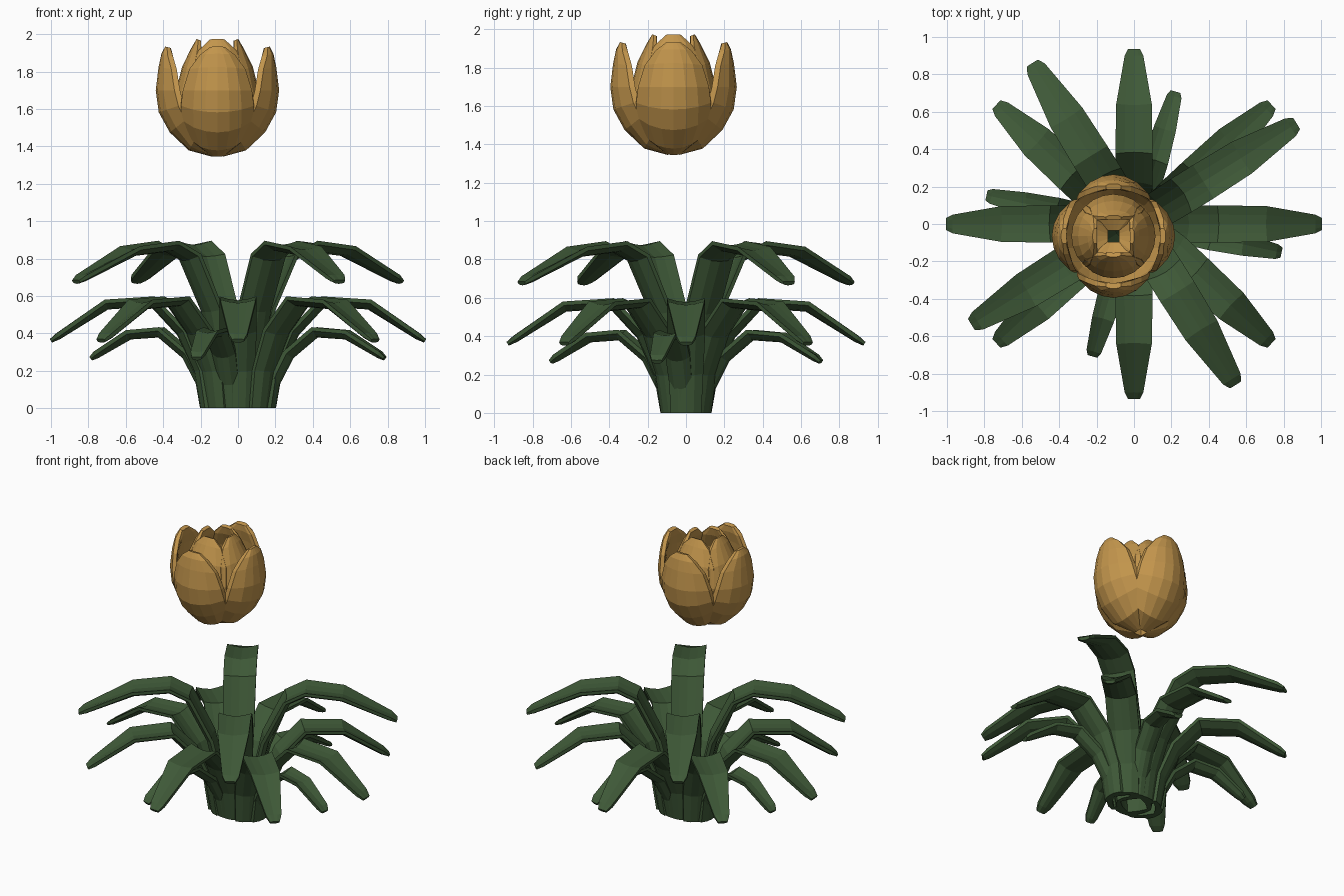
import bpy, bmesh, math
from mathutils import Vector

if "Cube" in bpy.data.objects:
    bpy.data.objects.remove(bpy.data.objects["Cube"])


def material(name, rgb):
    m = bpy.data.materials.new(name)
    m.diffuse_color = (*rgb, 1)
    m.use_nodes = True
    m.node_tree.nodes["Principled BSDF"].inputs["Base Color"].default_value = m.diffuse_color
    return m


GREEN = material("leaf green", (0.048, 0.098, 0.038))
GOLD = material("petal gold", (0.54, 0.30, 0.072))


def blade(name, rows, angle, centre, fold, thick, start, mat, cols=4):
    """Loft a folded blade. rows: (radius, height, half width); it leans out along angle."""
    a = math.radians(angle)
    out, side = Vector((math.cos(a), math.sin(a), 0)), Vector((-math.sin(a), math.cos(a), 0))
    wmax = max(r[2] for r in rows)
    bm = bmesh.new()
    rings = []
    for i, (r, z, w) in enumerate(rows):
        # tangent of the profile, and the normal on its inner / upper side
        p, q = rows[max(i - 1, 0)], rows[min(i + 1, len(rows) - 1)]
        t = Vector((q[0] - p[0], q[1] - p[1])).normalized() if i else Vector(start)
        n = out * -t.y + Vector((0, 0, t.x))
        mid = Vector(centre) + out * r + Vector((0, 0, z))
        th = thick * (0.6 if i == len(rows) - 1 else 1)
        us = [2 * k / cols - 1 for k in range(cols + 1)]
        ring = []
        for s, seq in ((-0.5, us), (0.5, us[::-1])):
            for u in seq:
                lift = fold * (w / wmax) ** 2 * u * u
                edge = 0.6 if abs(u) == 1 else 1
                ring.append(bm.verts.new(mid + side * (w * u) + n * (lift + s * th * edge)))
        rings.append(ring)
    m = len(rings[0])
    for lo, hi in zip(rings, rings[1:]):
        for k in range(m):
            bm.faces.new((lo[k], lo[(k + 1) % m], hi[(k + 1) % m], hi[k]))
    # end caps as strips
    for ring in (rings[0], rings[-1]):
        for k in range(cols):
            bm.faces.new((ring[k], ring[k + 1], ring[m - 2 - k], ring[m - 1 - k]))
    bmesh.ops.recalc_face_normals(bm, faces=bm.faces)
    me = bpy.data.meshes.new(name)
    bm.to_mesh(me)
    bm.free()
    me.materials.append(mat)
    ob = bpy.data.objects.new(name, me)
    bpy.context.collection.objects.link(ob)


# Leaves: three tiers of arching blades
HIGH = [(0.09, 0, 0.08), (0.115, 0.25, 0.09), (0.18, 0.52, 0.1), (0.32, 0.80, 0.105),
        (0.43, 0.855, 0.105), (0.66, 0.83, 0.10), (0.97, 0.695, 0.055), (1.01, 0.675, 0.035)]
MID = [(0.115, 0, 0.08), (0.15, 0.2, 0.09), (0.24, 0.4, 0.1), (0.39, 0.56, 0.1),
       (0.63, 0.545, 0.095), (0.89, 0.385, 0.05), (0.93, 0.36, 0.032)]
LOW = [(0.115, 0, 0.055), (0.14, 0.13, 0.06), (0.22, 0.28, 0.065), (0.36, 0.395, 0.068),
       (0.52, 0.385, 0.06), (0.70, 0.285, 0.04), (0.73, 0.265, 0.027)]
TIERS = (("high_leaf", HIGH, (32, 122, 212, 302), 0.01),
         ("middle_leaf", MID, (0, 43, 90, 137, 180, 223, 270, 317), 0.07),
         ("low_leaf", LOW, (-12, 74, 168, 254), 0.07))
for name, rows, angles, spread in TIERS:
    for ang in angles:
        shift = spread * math.cos(math.radians(ang))
        blade(name, rows, ang, (shift, 0, 0), 0.03, 0.036, (0, 1), GREEN)

# Flower cup: four outer and four inner petals
OUTER = [(0.03, 1.37, 0.05), (0.14, 1.40, 0.14), (0.235, 1.49, 0.19), (0.29, 1.59, 0.195),
         (0.305, 1.70, 0.185), (0.29, 1.82, 0.15), (0.275, 1.89, 0.095), (0.265, 1.93, 0.04)]
INNER = [(0.03, 1.40, 0.04), (0.11, 1.44, 0.11), (0.185, 1.54, 0.155), (0.205, 1.68, 0.165),
         (0.17, 1.82, 0.15), (0.12, 1.92, 0.10), (0.10, 1.97, 0.04)]
for ang in (0, 90, 180, 270):
    blade("outer_petal", OUTER, ang, (-0.11, -0.065, 0), 0.10, 0.05, (1, 0), GOLD, 6)
    blade("inner_petal", INNER, ang, (-0.11, -0.065, 0), 0.07, 0.04, (1, 0), GOLD, 6)
